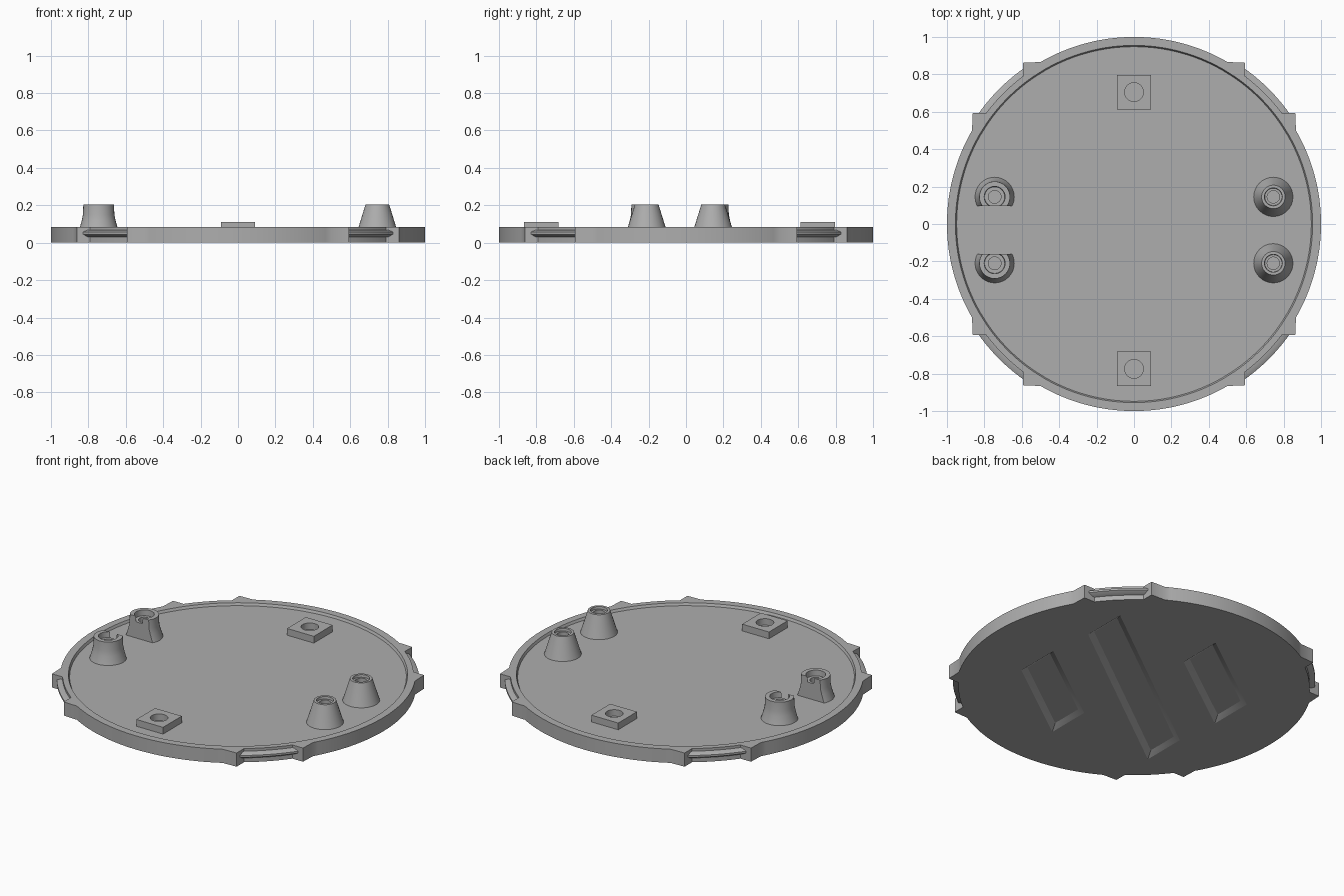
import bpy, bmesh
from math import sin, cos, atan2, hypot, radians, pi
from mathutils import Vector

if "Cube" in bpy.data.objects:
    bpy.data.objects.remove(bpy.data.objects["Cube"])

grey = bpy.data.materials.new("mid grey")
grey.use_nodes = True
colour = (0.42, 0.42, 0.42, 1)
grey.diffuse_color = colour
grey.node_tree.nodes["Principled BSDF"].inputs["Base Color"].default_value = colour

FLOOR, TOP = 0.07, 0.085


def circle(r, count, centre=(0, 0)):
    return [(centre[0] + r * cos(2 * pi * i / count),
             centre[1] + r * sin(2 * pi * i / count)) for i in range(count)]


def stack(name, loops, cut=None):
    """Skin matching loops of (points, z), cap both ends, optionally slice flat."""
    bm = bmesh.new()
    rings = [[bm.verts.new((x, y, z)) for x, y in pts] for pts, z in loops]
    count = len(rings[0])
    for a, b in zip(rings, rings[1:]):
        for i in range(count):
            j = (i + 1) % count
            bm.faces.new((a[i], a[j], b[j], b[i]))
    bm.faces.new(rings[0][::-1])
    bm.faces.new(rings[-1])
    if cut:
        geom = bm.verts[:] + bm.edges[:] + bm.faces[:]
        res = bmesh.ops.bisect_plane(bm, geom=geom, plane_co=cut[0],
                                     plane_no=cut[1], clear_outer=True)
        edges = [e for e in res["geom_cut"] if isinstance(e, bmesh.types.BMEdge)]
        bmesh.ops.triangle_fill(bm, edges=edges, use_beauty=True)
    bmesh.ops.recalc_face_normals(bm, faces=bm.faces)
    mesh = bpy.data.meshes.new(name)
    bm.to_mesh(mesh)
    bm.free()
    mesh.materials.append(grey)
    ob = bpy.data.objects.new(name, mesh)
    bpy.context.collection.objects.link(ob)
    return ob


def smooth(ob):
    bpy.ops.object.select_all(action="DESELECT")
    ob.select_set(True)
    bpy.context.view_layer.objects.active = ob
    bpy.ops.object.shade_smooth_by_angle(angle=radians(30))


# Plate outline: four arcs ending in square lugs, with a recess between lugs
corner, foot = (0.862, 0.594), (0.79, 0.594)
foot_angle, foot_r = atan2(foot[1], foot[0]), hypot(*foot)
outline = []
for q in range(4):
    quarter = [(radians(a), 1.0) for a in range(-30, 31, 2)]
    quarter.append((atan2(corner[1], corner[0]), hypot(*corner)))
    span = pi / 2 - 2 * foot_angle
    quarter += [(foot_angle + span * i / 8, foot_r) for i in range(9)]
    quarter.append((atan2(*corner), hypot(*corner)))
    outline += [(a + q * pi / 2, r) for a, r in quarter]


def ring(r):
    return [(r * cos(a), r * sin(a)) for a, _ in outline]


edge = [(r * cos(a), r * sin(a)) for a, r in outline]
plate = stack("base_plate", [(edge, 0), (edge, TOP), (ring(0.955), TOP),
                             (ring(0.948), FLOOR)])

# Slanted shallow pockets with sloping walls in the underside
for cx, cy, lx, ly in ((0.32, -0.33, 0.29, 0.21), (0, 0, 0.58, 0.43),
                       (-0.32, 0.33, 0.29, 0.21)):
    def slant(half, trim):
        k = 1 - trim / lx
        return [(cx + s * lx * k, cy + s * ly * k + t * half)
                for s, t in ((-1, -1), (1, -1), (1, 1), (-1, 1))]
    cutter = stack("pocket_cutter", [(slant(0.15, -0.01), -0.01), (slant(0.14, 0), 0),
                                     (slant(0.1, 0.03), 0.02)])
    cutter.hide_render = True
    mod = plate.modifiers.new("pocket", "BOOLEAN")
    mod.operation, mod.solver, mod.object = "DIFFERENCE", "EXACT", cutter
    bpy.context.view_layer.objects.active = plate
    bpy.ops.object.modifier_apply(modifier=mod.name)
    bpy.data.objects.remove(cutter)
smooth(plate)

# Ridge running along each recess
section = ((0.97, 0.025), (1.0, 0.032), (1.02, 0.045), (1.02, 0.057),
           (1.0, 0.068), (0.97, 0.07))
for q in range(4):
    bm = bmesh.new()
    rows = []
    for i in range(11):
        a = radians(35 + 2 * i) + q * pi / 2
        rows.append([bm.verts.new((r * cos(a), r * sin(a), z)) for r, z in section])
    for a, b in zip(rows, rows[1:]):
        for i in range(len(section)):
            j = (i + 1) % len(section)
            bm.faces.new((a[i], a[j], b[j], b[i]))
    bm.faces.new(rows[0])
    bm.faces.new(rows[-1])
    bmesh.ops.recalc_face_normals(bm, faces=bm.faces)
    mesh = bpy.data.meshes.new("recess_ridge")
    bm.to_mesh(mesh)
    bm.free()
    mesh.materials.append(grey)
    ridge = bpy.data.objects.new("recess_ridge", mesh)
    bpy.context.collection.objects.link(ridge)
    smooth(ridge)

# Square pads with a round hole
for name, y in (("back_pad", 0.705), ("front_pad", -0.775)):
    square = []
    for px, py in circle(1, 32):
        k = 0.092 / max(abs(px), abs(py))
        square.append((px * k, y + py * k))
    hole = circle(0.05, 32, (0, y))
    smooth(stack(name, [(square, FLOOR), (square, 0.112), (hole, 0.112),
                        (hole, FLOOR + 0.002)]))


def boss(name, x, y, profile, cut=None):
    smooth(stack(name, [(circle(r, 32, (x, y)), z) for r, z in profile], cut))


# Screw posts on the left, cut-away sockets on the right
post = ((0.105, FLOOR), (0.1, TOP), (0.063, 0.205), (0.048, 0.205),
        (0.046, 0.19), (0.033, 0.19), (0.033, 0.09))
socket = ((0.105, FLOOR), (0.1, TOP), (0.09, 0.12), (0.084, 0.15), (0.082, 0.205),
          (0.056, 0.205), (0.054, 0.17), (0.034, 0.17), (0.034, 0.09))
for side, y, inward in (("back", 0.145, -1), ("front", -0.21, 1)):
    boss(side + "_screw_post", 0.745, y, post)
    boss(side + "_socket", -0.745, y, socket,
         (Vector((0, y + inward * 0.05, 0)), Vector((0, inward, 0))))
